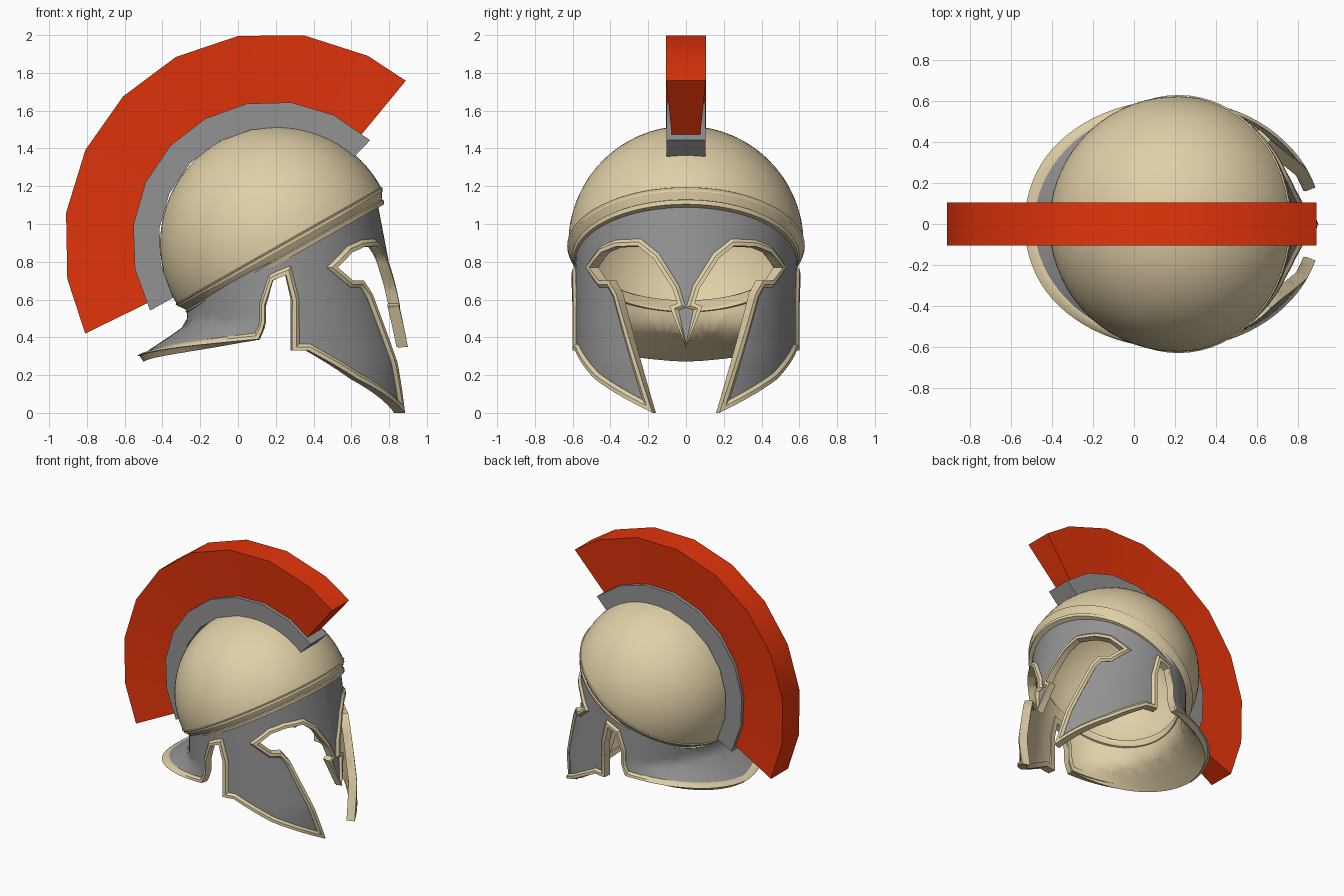
import bpy, bmesh, math
from math import sin, cos, radians, pi
from mathutils import Matrix, Vector

cube = bpy.data.objects.get("Cube")
if cube:
    bpy.data.objects.remove(cube, do_unlink=True)


def material(name, rgb):
    m = bpy.data.materials.new(name)
    m.use_nodes = True
    m.diffuse_color = (*rgb, 1)
    shader = next(n for n in m.node_tree.nodes if n.type == 'BSDF_PRINCIPLED')
    shader.inputs["Base Color"].default_value = (*rgb, 1)
    return m


CREAM = material("cream_bronze", (0.75, 0.63, 0.39))
GREY = material("grey_steel", (0.29, 0.29, 0.29))
RED = material("red_plume", (0.78, 0.035, 0.003))


def add_object(name, bm, *mats):
    mesh = bpy.data.meshes.new(name)
    bm.to_mesh(mesh)
    bm.free()
    ob = bpy.data.objects.new(name, mesh)
    bpy.context.collection.objects.link(ob)
    for m in mats:
        mesh.materials.append(m)
    return ob


def finish(ob):
    """Apply modifiers and smooth everything but hard edges."""
    bpy.ops.object.select_all(action='DESELECT')
    ob.select_set(True)
    bpy.context.view_layer.objects.active = ob
    for mod in list(ob.modifiers):
        bpy.ops.object.modifier_apply(modifier=mod.name)
    bpy.ops.object.shade_smooth_by_angle(angle=radians(32))


def skin(bm, rows, close_rows=False, close_cols=False):
    """Join rows of points with quads."""
    grid = [[bm.verts.new(p) for p in row] for row in rows]
    n, k = len(grid), len(grid[0])
    for i in range(n if close_rows else n - 1):
        for j in range(k if close_cols else k - 1):
            a, b = grid[i], grid[(i + 1) % n]
            bm.faces.new((a[j], b[j], b[(j + 1) % k], a[(j + 1) % k]))
    return grid


# Dome and brow band: profiles turned about a tilted axis
TILT = Matrix.Translation((0.225, 0, 0.87)) @ Matrix.Rotation(radians(-29.5), 4, 'Y')


def lathe(name, profile, closed, mat, steps=64):
    bm = bmesh.new()
    rows = [[TILT @ Vector((r * cos(t), r * sin(t), h)) for r, h in profile]
            for t in (2 * pi * i / steps for i in range(steps))]
    skin(bm, rows, True, closed)
    bmesh.ops.remove_doubles(bm, verts=bm.verts, dist=0.0001)
    bmesh.ops.recalc_face_normals(bm, faces=bm.faces)
    finish(add_object(name, bm, mat))


R = 0.623
lathe("dome", [(R * cos(a), 0.03 + R * sin(a))
               for a in (radians(-3 + 93 * i / 20) for i in range(21))], False, CREAM)
lathe("brow_band", [(0.61, 0.03), (0.629, 0.016), (0.594, -0.038), (0.602, -0.044),
                    (0.594, -0.066), (0.56, -0.066), (0.56, 0.0)], True, CREAM)


# Skirt surface: oval wall that swells at the face and flares at the nape
SCALE = 0.6
NAPE = 0.47


def half_length(t, z):
    if cos(t) >= 0:
        return min(0.70, 0.75 - 0.19 * z)
    if z > 0.40:
        return NAPE + 0.10 * max(0, 0.47 - z) / 0.07
    return 0.57 + 1.5 * (0.40 - z)


def wall(u, z, out=0.0):
    t = u / SCALE
    length, c, s = half_length(t, z), cos(t), max(0, sin(t))
    if t > pi - 0.0001:
        s = 0
    if c < 0:  # the flare is squarer in plan than the wall
        power = 1 - (length - NAPE)
        c, s = -(-c) ** power, s ** power
    return Vector((0.2 + (length + out) * c, (0.59 + out) * s, z))


def top_edge(deg):
    c = cos(radians(deg))
    return 0.585 + 0.54 * (0.48 + (0.54 if c > 0 else 0.46) * c)


# Lower outline of one half as (degrees from the nose, height)
outline = [
    (0, 0.35), (8.3, 0.565), (4.4, 0.58), (6.8, 0.66), (16.7, 0.82),    # nose guard
    (25, 0.885), (38, 0.88), (48, 0.85), (58, 0.77),                    # brow
    (49.6, 0.70), (42.5, 0.70), (37.5, 0.63), (17, 0.0),                # eye, cheek
    (53, 0.18), (75.7, 0.33), (83, 0.33), (82.3, 0.60),                 # jaw
    (85, 0.73), (92, 0.70), (97, 0.57), (97, 0.39), (180, 0.30)]        # ear notch, nape
edge = [Vector((radians(d) * SCALE, z)) for d, z in outline]
upper = [Vector((radians(d) * SCALE, top_edge(d))) for d in range(180, -1, -10)]

# Grey wall, cream on the inside
bm = bmesh.new()
bm.faces.new([bm.verts.new((p.x, p.y, 0)) for p in edge + upper])
bm.normal_update()
bmesh.ops.triangulate(bm, faces=bm.faces[:], ngon_method='EAR_CLIP')
cuts = [((radians(d) * SCALE, 0, 0), (1, 0, 0)) for d in range(5, 180, 5)]
cuts += [((0, z / 100, 0), (0, 1, 0)) for z in range(5, 115, 5)]
for co, no in cuts:
    bmesh.ops.bisect_plane(bm, geom=bm.verts[:] + bm.edges[:] + bm.faces[:],
                           plane_co=co, plane_no=no, dist=0.00001)
for v in bm.verts:
    v.co = wall(v.co.x, v.co.y)
skirt = add_object("face_and_neck_guard", bm, GREY, CREAM)
mirror = skirt.modifiers.new("mirror", 'MIRROR')
mirror.use_axis = (False, True, False)
solid = skirt.modifiers.new("thickness", 'SOLIDIFY')
solid.thickness = 0.035
solid.offset = -1
solid.material_offset = 1
solid.material_offset_rim = 1
finish(skirt)


# Raised trim along the lower outline
def inset(i, width):
    dirs = []
    if i > 0:
        dirs.append((edge[i] - edge[i - 1]).normalized())
    if i < len(edge) - 1:
        dirs.append((edge[i + 1] - edge[i]).normalized())
    else:
        width *= 0.55  # the flare is shallow at the nape
    normals = [Vector((-d.y, d.x)) for d in dirs]
    mid = sum(normals, Vector((0, 0))).normalized()
    p = edge[i] + mid * width / max(0.36, mid.dot(normals[0]))
    return Vector((min(max(p.x, 0), pi * SCALE), p.y))


section = [(0, -0.045), (0, 0.016), (0.02, 0.016), (0.036, 0.002), (0.036, -0.045)]
corners = [[inset(i, w) for w, _ in section] for i in range(len(edge))]
rows = []
for i in range(len(edge) - 1):
    n = math.ceil((edge[i + 1] - edge[i]).length / 0.05)
    for k in range(n + (i == len(edge) - 2)):
        rows.append([wall(*a.lerp(b, k / n), out)
                     for a, b, (_, out) in zip(corners[i], corners[i + 1], section)])
bm = bmesh.new()
skin(bm, rows, False, True)
bmesh.ops.recalc_face_normals(bm, faces=bm.faces)
trim = add_object("edge_trim", bm, CREAM)
trim.modifiers.new("mirror", 'MIRROR').use_axis = (False, True, False)
finish(trim)


# Crest: faceted arcs over the dome
def arc(name, degrees, inner, outer, y_in, y_out, mat):
    bm = bmesh.new()
    rows = []
    for d in degrees:
        c, s = cos(radians(d)), sin(radians(d))
        rows.append([(0.185 + r * c, y, 0.905 + r * s) for r, y in
                     ((inner, -y_in), (outer, -y_out), (outer, y_out), (inner, y_in))])
    grid = skin(bm, rows, False, True)
    bm.faces.new(grid[0])
    bm.faces.new(grid[-1])
    bmesh.ops.recalc_face_normals(bm, faces=bm.faces)
    finish(add_object(name, bm, mat))


arc("crest_holder", [46.3 + 18.1 * i for i in range(10)], 0.605, 0.745, 0.103, 0.103, GREY)
arc("crest_plume", [50.5, 63] + [81.5 + 18.1 * i for i in range(7)] + [206],
    0.73, 1.106, 0.075, 0.105, RED)
